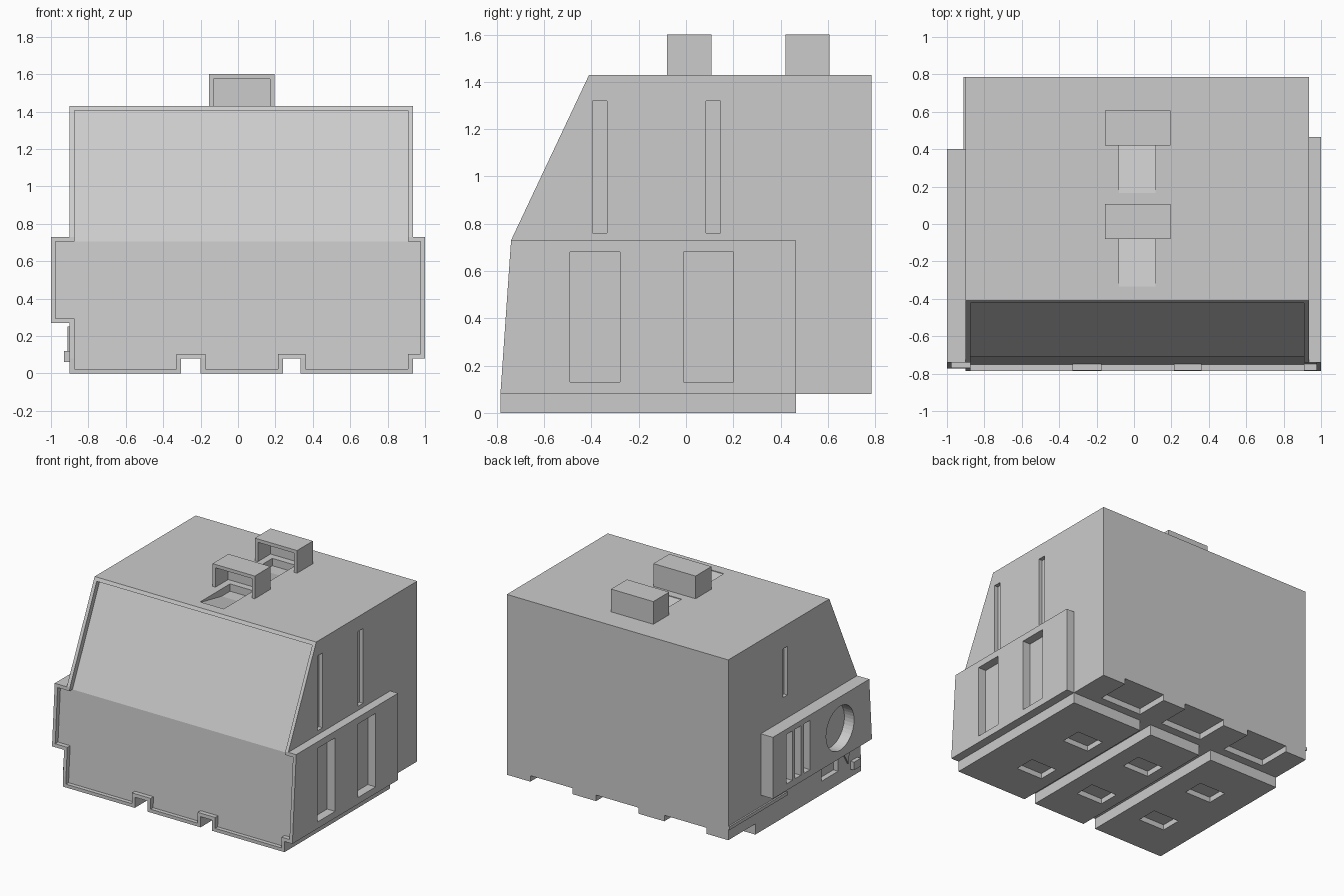
import bpy, bmesh, math

if "Cube" in bpy.data.objects:
    bpy.data.objects.remove(bpy.data.objects["Cube"])


def loft(name, a, b):
    """Solid between two matching outlines."""
    bm = bmesh.new()
    va = [bm.verts.new(p) for p in a]
    vb = [bm.verts.new(p) for p in b]
    bm.faces.new(va)
    bm.faces.new(vb[::-1])
    n = len(a)
    for i in range(n):
        j = (i + 1) % n
        bm.faces.new((va[j], va[i], vb[i], vb[j]))
    bmesh.ops.recalc_face_normals(bm, faces=bm.faces)
    me = bpy.data.meshes.new(name)
    bm.to_mesh(me)
    bm.free()
    ob = bpy.data.objects.new(name, me)
    bpy.context.collection.objects.link(ob)
    return ob


def side(name, x0, x1, yz):
    """Side profile (y, z) extruded along x."""
    return loft(name, [(x0, y, z) for y, z in yz], [(x1, y, z) for y, z in yz])


def box(name, x, y, z):
    return side(name, x[0], x[1], [(y[0], z[0]), (y[1], z[0]), (y[1], z[1]), (y[0], z[1])])


def cut(cutter, *targets):
    cutter.hide_render = True
    cutter.hide_viewport = True
    cutter.display_type = 'WIRE'
    for t in targets:
        m = t.modifiers.new(cutter.name, 'BOOLEAN')
        m.operation = 'DIFFERENCE'
        m.solver = 'EXACT'
        m.object = cutter


def front(z):
    """Front surface y of the lower nose."""
    return -0.785 + (z - 0.08) * 0.045 / 0.65


# Main hull with sloped windscreen
hull = side("hull", -0.9, 0.935, [(front(0.08), 0.08), (-0.74, 0.73), (-0.41, 1.43),
                                  (0.785, 1.43), (0.785, 0.08)])

# Base skids with two channels between them
skids = [box("base_skid", x, (-0.785, 0.465), (0, 0.08))
         for x in ((-0.9, -0.305), (-0.2, 0.24), (0.335, 0.935))]

# Side pods
right_pod = side("right_pod", 0.935, 1.0, [(front(0.08), 0.08), (-0.74, 0.73),
                                           (0.465, 0.73), (0.465, 0.08)])
left_pod = side("left_pod", -1.0, -0.9, [(front(0.27), 0.27), (-0.74, 0.73),
                                         (0.4, 0.73), (0.4, 0.27)])

# Recessed front panel, leaving a thin rim
low = [(-0.875, 0.025), (-0.33, 0.025), (-0.33, 0.105), (-0.175, 0.105), (-0.175, 0.025),
       (0.215, 0.025), (0.215, 0.105), (0.36, 0.105), (0.36, 0.025), (0.91, 0.025),
       (0.91, 0.105), (0.975, 0.105), (0.975, 0.705), (-0.975, 0.705),
       (-0.975, 0.295), (-0.875, 0.295)]
cut(loft("nose_recess_cutter", [(x, -1, z) for x, z in low],
         [(x, front(z) + 0.034, z) for x, z in low]), hull, left_pod, right_pod, *skids)
high = [(-0.875, 0.65), (0.91, 0.65), (0.91, 1.405), (-0.875, 1.405)]
cut(loft("windscreen_recess_cutter", [(x, -1, z) for x, z in high],
         [(x, -0.708 + (z - 0.705) * 0.469, z) for x, z in high]), hull)

# Right side: pod windows and tall slots
for y in ((-0.49, -0.28), (-0.01, 0.2)):
    cut(box("window_cutter", (0.93, 1.1), y, (0.13, 0.68)), right_pod)
for y in ((-0.395, -0.335), (0.085, 0.145)):
    cut(box("slot_cutter", (0.905, 1.1), y, (0.76, 1.32)), hull)

# Left side: slot, small window, pod vents and round port
cut(box("left_slot_cutter", (-1.1, -0.87), (0.085, 0.135), (0.9, 1.265)), hull)
cut(box("low_window_cutter", (-1.1, -0.86), (-0.515, -0.32), (0.1, 0.2)), hull)
for y in (0.17, 0.07, -0.04):
    cut(box("vent_cutter", (-1.1, -0.93), (y, y + 0.07), (0.32, 0.69)), left_pod)
ring = [(-0.395 + 0.165 * math.cos(t * math.tau / 40), 0.495 + 0.165 * math.sin(t * math.tau / 40))
        for t in range(40)]
cut(side("port_cutter", -1.1, -0.92, ring), left_pod)

# Left side small fittings
box("latch_box", (-0.93, -0.9), (-0.74, -0.66), (0.06, 0.12))
side("latch_pointer", -0.912, -0.9, [(-0.64, 0.25), (-0.54, 0.25), (-0.62, 0.12)])
box("side_rail", (-0.912, -0.9), (0.1, 0.785), (0.16, 0.185))

# Roof hoods, open at the front, each behind a sunken ramp
for y in (-0.08, 0.42):
    hood = box("roof_hood", (-0.155, 0.195), (y, y + 0.188), (1.43, 1.6))
    cut(box("hood_cutter", (-0.13, 0.17), (y - 0.1, y + 0.15), (1.4, 1.575)), hood)
    cut(side("ramp_cutter", -0.08, 0.115, [(y - 0.253, 1.5), (y - 0.253, 1.425), (y, 1.375),
                                           (y + 0.1, 1.375), (y + 0.1, 1.5)]), hull)

# Underside pockets in the skids and rear notches in the hull
for skid, x in zip(skids, (-0.57, -0.005, 0.54)):
    for y in (-0.41, 0.09):
        cut(box("pocket_cutter", (x - 0.11, x + 0.11), (y - 0.08, y + 0.08), (-0.1, 0.04)), skid)
    cut(box("rear_notch_cutter", (x + 0.025 - 0.175, x + 0.025 + 0.175), (0.53, 0.9),
            (-0.1, 0.125)), hull)
